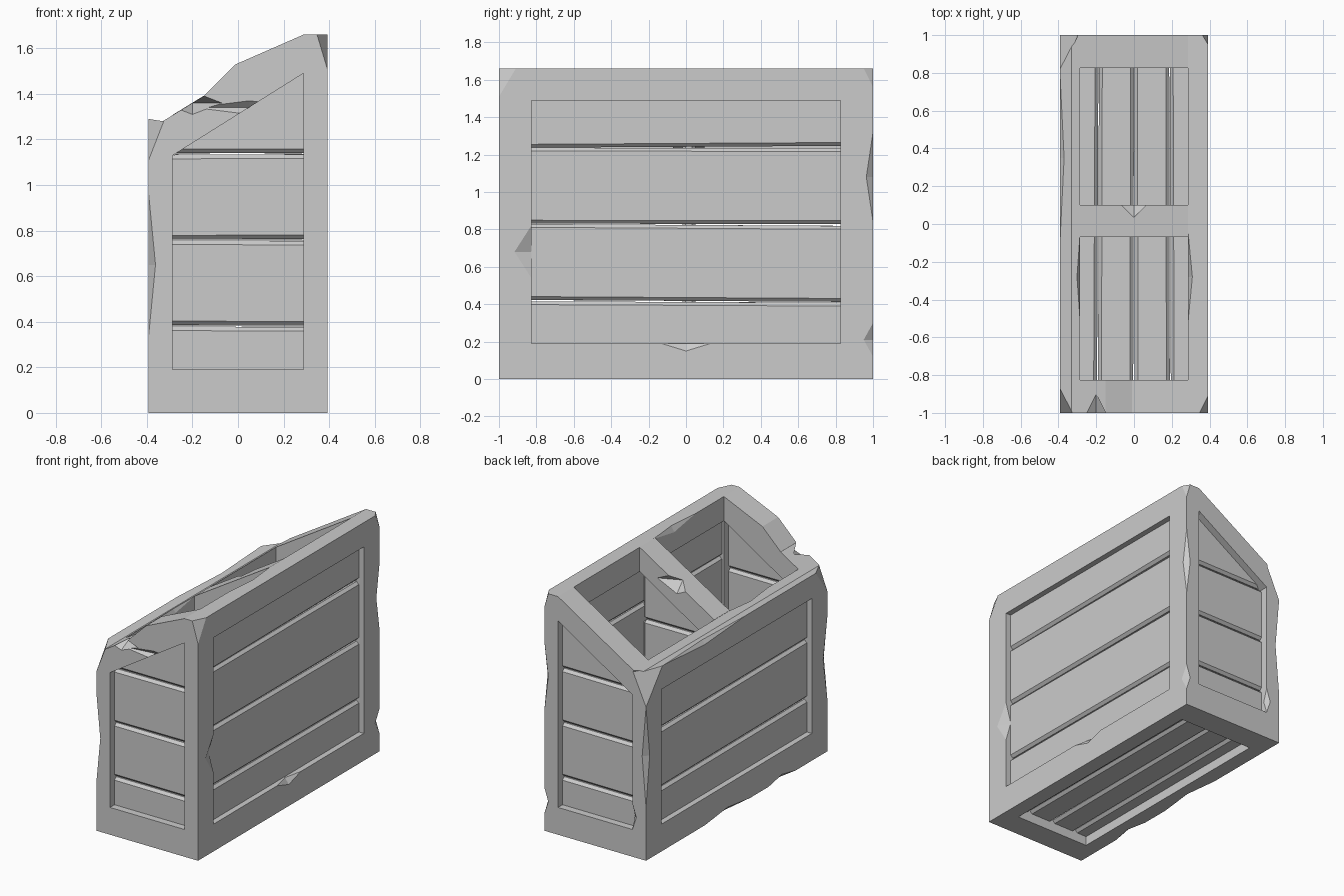
import bpy, bmesh, math, random
from mathutils import Vector, Matrix

random.seed(4)
if "Cube" in bpy.data.objects:
    bpy.data.objects.remove(bpy.data.objects["Cube"], do_unlink=True)

grey = bpy.data.materials.new("plain_grey")
grey.use_nodes = True
COLOUR = (0.6, 0.6, 0.6, 1)
grey.diffuse_color = COLOUR
grey.node_tree.nodes["Principled BSDF"].inputs["Base Color"].default_value = COLOUR

# Main dimensions: outer half width, opening half width and length
W, IN, LEN = 0.392, 0.287, 0.827
BASE, LOW, HIGH, TOP = 0.19, 1.13, 1.49, 1.66


def finish(bm, name):
    bmesh.ops.recalc_face_normals(bm, faces=bm.faces)
    mesh = bpy.data.meshes.new(name)
    bm.to_mesh(mesh)
    bm.free()
    mesh.materials.append(grey)
    ob = bpy.data.objects.new(name, mesh)
    bpy.context.collection.objects.link(ob)
    return ob


def prism(name, profile, y0, y1):
    """Extrude an x-z profile along y."""
    bm = bmesh.new()
    face = bm.faces.new([bm.verts.new((x, y0, z)) for x, z in profile])
    new = bmesh.ops.extrude_face_region(bm, geom=[face])["geom"]
    verts = [g for g in new if isinstance(g, bmesh.types.BMVert)]
    bmesh.ops.translate(bm, verts=verts, vec=(0, y1 - y0, 0))
    return finish(bm, name)


def box(name, lo, hi):
    return prism(name, [(lo[0], lo[2]), (hi[0], lo[2]), (hi[0], hi[2]), (lo[0], hi[2])], lo[1], hi[1])


def combine(target, other, operation="DIFFERENCE"):
    mod = target.modifiers.new("cut", "BOOLEAN")
    mod.object, mod.operation, mod.solver = other, operation, "EXACT"
    bpy.context.view_layer.objects.active = target
    bpy.ops.object.modifier_apply(modifier=mod.name)
    bpy.data.objects.remove(other, do_unlink=True)


def chip(target, centre, size):
    """Knock a faceted nick out of an edge with a diamond cutter."""
    bm = bmesh.new()
    for axis in range(3):
        for sign in (-1, 1):
            p = Vector(centre)
            p[axis] += sign * size[axis]
            bm.verts.new(p)
    bmesh.ops.convex_hull(bm, input=bm.verts)
    combine(target, finish(bm, "chip_cutter"))


def plank(name, centre, size, tilt_axis, clip=False):
    """Bevelled board, tilted slightly; clip follows the sloping end rail."""
    bm = bmesh.new()
    bmesh.ops.create_cube(bm, size=1, matrix=Matrix.Diagonal((*size, 1)))
    bmesh.ops.bevel(bm, geom=bm.edges[:], offset=0.018, segments=1, affect="EDGES")
    tilt = Matrix.Rotation(math.radians(random.uniform(-0.4, 0.4)), 4, tilt_axis)
    bm.transform(Matrix.Translation(centre) @ tilt)
    if clip:
        slope = (HIGH - LOW) / (2 * IN)
        cut = bmesh.ops.bisect_plane(bm, geom=bm.verts[:] + bm.edges[:] + bm.faces[:],
                                     plane_co=(IN, 0, HIGH + 0.03), plane_no=(-slope, 0, 1),
                                     clear_outer=True)
        rim = [g for g in cut["geom_cut"] if isinstance(g, bmesh.types.BMEdge)]
        if rim:
            bmesh.ops.contextual_create(bm, geom=rim)
    return finish(bm, name)


# Frame: solid sloping block with openings cut through each side
frame = prism("frame", [(-W, 0), (W, 0), (W, TOP), (IN, TOP), (-0.33, 1.28), (-W, 1.29)], -1, 1)
crest = prism("front_crest", [(-0.16, 1.36), (IN - 0.01, 1.62), (IN, TOP), (-0.01, 1.53), (-0.15, 1.392)], -1, -LEN)
combine(frame, crest, "UNION")
combine(frame, box("well", (-IN, -LEN, -1), (IN, LEN, 2)))
combine(frame, prism("end_opening", [(-IN, BASE), (IN, BASE), (IN, HIGH), (-IN, LOW)], -2, 2))
combine(frame, box("low_opening", (-2, -LEN, BASE), (0, LEN, LOW)))
combine(frame, box("high_opening", (0, -LEN, BASE), (2, LEN, HIGH)))

# Worn nicks on the frame edges: centre, reach on each axis
for centre, size in [
    ((-W, -1, 0.65), (0.03, 0.05, 0.31)),
    ((W, -1, TOP), (0.045, 0.09, 0.15)),
    ((-W, -1, 1.29), (0.07, 0.13, 0.18)),
    ((-W, 1, 1.29), (0.10, 0.18, 0.22)),
    ((W, 1, TOP), (0.03, 0.05, 0.10)),
    ((W, 1, 1.08), (0.03, 0.036, 0.24)),
    ((W, 1, 0.21), (0.03, 0.05, 0.09)),
    ((W, -LEN, 0.68), (0.04, 0.09, 0.14)),
    ((W, 0, BASE), (0.03, 0.13, 0.04)),
    ((-W, 0.35, 1.29), (0.025, 0.45, 0.03)),
    ((-W, 1, 0.72), (0.03, 0.04, 0.35)),
    ((-W, 0.1, 0), (0.03, 0.25, 0.03)),
    ((-W, -0.5, 0), (0.03, 0.15, 0.03)),
    ((-IN, -0.28, 1.31), (0.022, 0.23, 0.04)),
    ((IN, -0.28, TOP), (0.022, 0.23, 0.04)),
    ((-0.2, -1, 1.36), (0.13, 0.10, 0.05)),
    ((-IN, 1, 0.28), (0.03, 0.03, 0.09)),
    ((0.05, -1, 1.34), (0.24, 0.03, 0.03)),
]:
    chip(frame, centre, size)

# Middle rail
rail = prism("middle_rail", [(-IN, LOW), (IN, HIGH), (IN, TOP), (-IN, 1.308)], -0.07, 0.10)
chip(rail, (0, 0.10, 1.483), (0.15, 0.065, 0.07))

# Side boards, running front to back
for side, count, sign in (("low_side", 3, -1), ("high_side", 4, 1)):
    for i in range(count):
        top = min((i + 1) * 0.412, 1.23 if sign < 0 else 1.62)
        bottom = i * 0.412 + 0.006
        if i == 0:
            bottom = 0.1
        plank(f"{side}_board_{i + 1}", (sign * 0.328, 0, (top + bottom) / 2),
              (0.05, 1.8, top - bottom), "X")

# End and divider boards, running across
for part, y, half in (("front", -0.915, 0.33), ("back", 0.915, 0.33), ("divider", 0.015, 0.3)):
    for i in range(4):
        bottom = 0.1 if i == 0 else i * 0.378 + 0.006
        top = (i + 1) * 0.378
        plank(f"{part}_board_{i + 1}", (0, y, (top + bottom) / 2),
              (2 * half, 0.07, top - bottom), "Y", clip=True)

# Floor boards
for i in range(4):
    plank(f"floor_board_{i + 1}", ((i - 1.5) * 0.19, 0, 0.1), (0.186, 1.8, 0.07), "Z")
